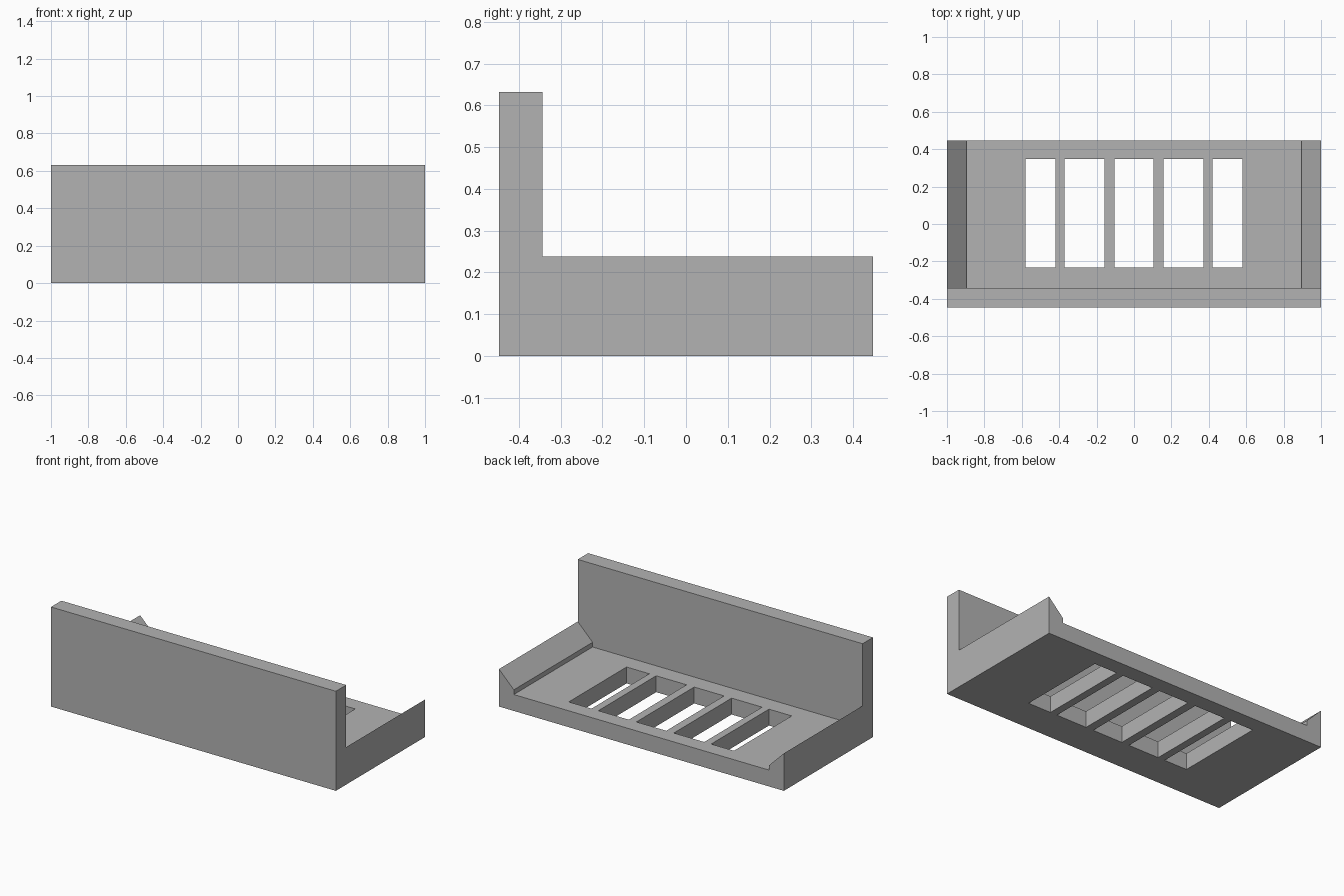
import bpy, bmesh, math

cube = bpy.data.objects.get("Cube")
if cube:
    bpy.data.objects.remove(cube, do_unlink=True)

# Overall sizes
HALF_X, HALF_Y = 1.0, 0.447
THICK = 0.104          # wall, floor and side rail thickness
RAIL_H, WALL_H = 0.238, 0.632

grey = bpy.data.materials.new("plain_grey")
grey.use_nodes = True
grey.diffuse_color = (0.45, 0.45, 0.45, 1)
grey.node_tree.nodes["Principled BSDF"].inputs["Base Color"].default_value = grey.diffuse_color


def extrude_profile(name, points, y0, y1):
    """Closed x/z outline extruded along y."""
    bm = bmesh.new()
    face = bm.faces.new([bm.verts.new((x, y0, z)) for x, z in points])
    moved = bmesh.ops.extrude_face_region(bm, geom=[face])["geom"]
    bmesh.ops.translate(bm, vec=(0, y1 - y0, 0),
                        verts=[v for v in moved if isinstance(v, bmesh.types.BMVert)])
    bmesh.ops.recalc_face_normals(bm, faces=bm.faces)
    mesh = bpy.data.meshes.new(name)
    bm.to_mesh(mesh)
    bm.free()
    mesh.materials.append(grey)
    obj = bpy.data.objects.new(name, mesh)
    bpy.context.collection.objects.link(obj)
    return obj


def box(name, x0, x1, y0, y1, z0, z1):
    return extrude_profile(name, [(x0, z0), (x1, z0), (x1, z1), (x0, z1)], y0, y1)


def combine(target, other, operation):
    """Apply a boolean and discard the second object."""
    mod = target.modifiers.new("combine", 'BOOLEAN')
    mod.operation, mod.solver, mod.object = operation, 'EXACT', other
    bpy.context.view_layer.objects.active = target
    bpy.ops.object.modifier_apply(modifier=mod.name)
    bpy.data.objects.remove(other, do_unlink=True)


# Floor with a sloped rail along each end, mirrored profile
inner = HALF_X - THICK
right_half = [(HALF_X, 0), (HALF_X, RAIL_H), (inner, RAIL_H - THICK), (inner, THICK)]
left_half = [(-x, z) for x, z in reversed(right_half)]
tray = extrude_profile("slotted_tray", right_half + left_half, -HALF_Y, HALF_Y)

# Tall front wall
wall = box("front_wall", -HALF_X, HALF_X, -HALF_Y, -HALF_Y + THICK, 0, WALL_H)
combine(tray, wall, 'UNION')

# Five slots through the floor, the outer ones narrower
for i, (x0, x1) in enumerate([(-0.58, -0.42), (-0.372, -0.158), (-0.105, 0.105),
                              (0.158, 0.372), (0.42, 0.58)]):
    cutter = box(f"slot_cutter_{i}", x0, x1, -0.232, 0.348, -0.1, 0.2)
    combine(tray, cutter, 'DIFFERENCE')

# Merge coplanar faces
bm = bmesh.new()
bm.from_mesh(tray.data)
bmesh.ops.remove_doubles(bm, verts=bm.verts, dist=0.0001)
bmesh.ops.dissolve_limit(bm, angle_limit=math.radians(1), verts=bm.verts, edges=bm.edges)
bm.to_mesh(tray.data)
bm.free()
